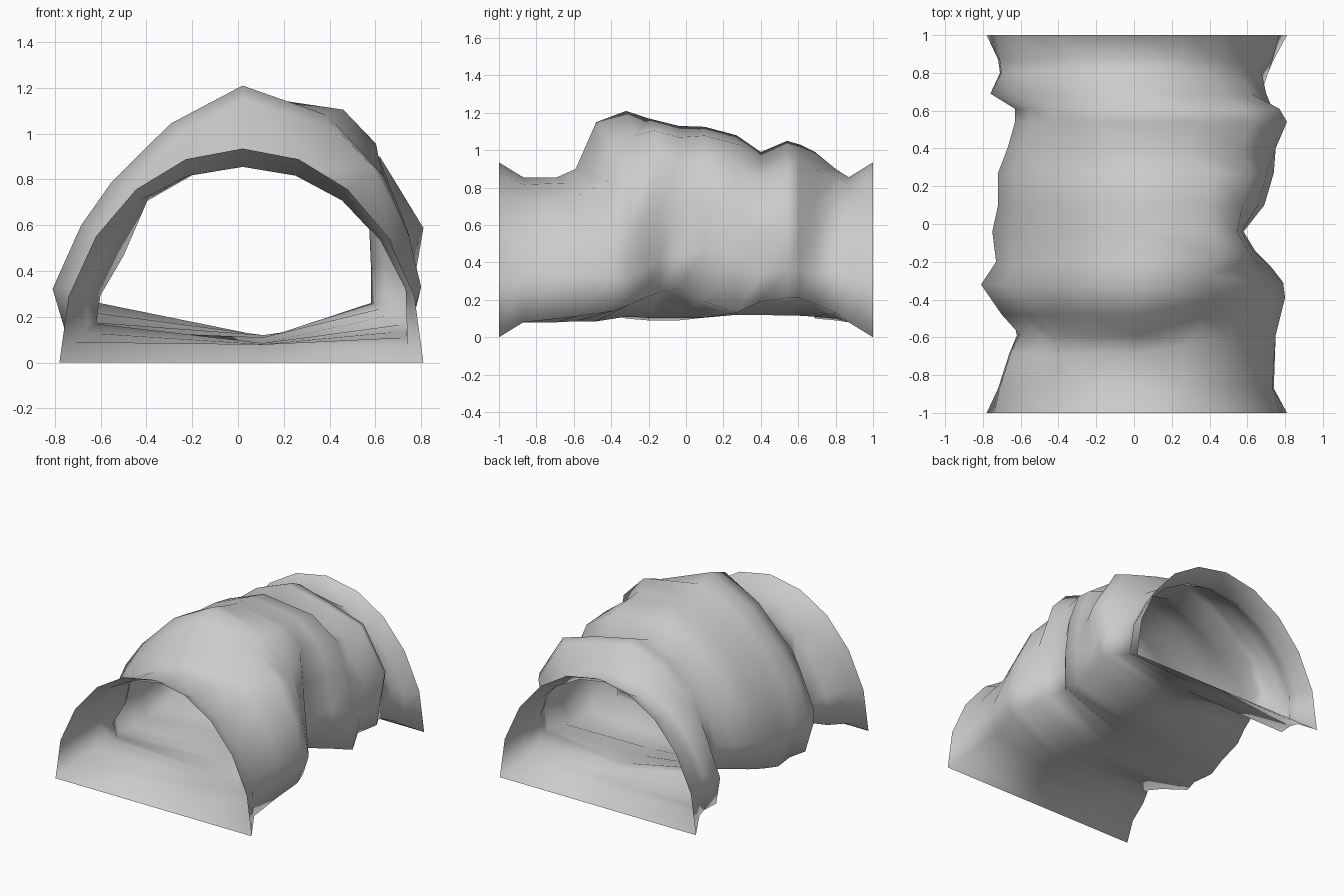
import bpy
import bmesh

default_cube = bpy.data.objects.get("Cube")
if default_cube:
    bpy.data.objects.remove(default_cube, do_unlink=True)

# Single stone colour
stone = bpy.data.materials.new("grey_stone")
stone.use_nodes = True
stone_colour = (0.6, 0.6, 0.6, 1)
stone.diffuse_color = stone_colour
bsdf = stone.node_tree.nodes["Principled BSDF"]
bsdf.inputs["Base Color"].default_value = stone_colour
bsdf.inputs["Roughness"].default_value = 0.9

# Wall shapes: (relative width, relative height) from floor corner towards crown
WALLS = {
    "flare": ((1, 0), (0.95, 0.31), (0.8, 0.59), (0.58, 0.81), (0.31, 0.95)),
    "foot": ((0.96, 0), (0.95, 0.31), (0.8, 0.59), (0.58, 0.81), (0.31, 0.95)),
    "swell": ((0.98, 0), (1, 0.3), (0.88, 0.6), (0.65, 0.86), (0.36, 0.96)),
    "low": ((0.96, 0), (1, 0.22), (0.88, 0.48), (0.69, 0.68), (0.38, 0.88)),
    "peak": ((0.92, 0), (1, 0.2), (0.85, 0.45), (0.69, 0.62), (0.38, 0.85)),
    "broad": ((0.94, 0), (1, 0.15), (0.92, 0.43), (0.8, 0.66), (0.53, 0.87)),
    "lean": ((1, 0), (0.97, 0.17), (0.81, 0.41), (0.72, 0.7), (0.38, 0.92)),
    "square": ((0.94, 0), (1, 0.25), (0.93, 0.55), (0.73, 0.94), (0.46, 0.92)),
    "sheer": ((1, 0), (1, 0.2), (0.98, 0.5), (0.94, 0.77), (0.71, 0.93)),
    "steep": ((1, 0), (1, 0.3), (0.95, 0.57), (0.83, 0.8), (0.55, 0.95)),
    "jut": ((0.92, 0), (0.95, 0.18), (1, 0.45), (0.76, 0.82), (0.4, 0.92)),
}
LAG_SHARE = (1, 1, 1, 1, 0.5)
CROWN_X = 0.02
GULLY_X = 0.11

# Sections: y, reach to -x and +x, corner z at -x and +x, gully z, crown z,
# wall shape at -x and +x, distance the +x wall trails behind the crown
SECTIONS = [
    (-1, 0.78, 0.81, 0, 0, 0, 0.935, "flare", "flare", 0),
    (-0.87, 0.75, 0.77, 0.09, 0.08, 0.08, 0.855, "foot", "foot", 0),
    (-0.69, 0.69, 0.75, 0.13, 0.11, 0.08, 0.855, "foot", "swell", 0.1),
    (-0.59, 0.62, 0.80, 0.17, 0.14, 0.085, 0.9, "lean", "square", 0.2),
    (-0.48, 0.7, 0.79, 0.14, 0.17, 0.085, 1.15, "peak", "broad", 0.17),
    (-0.32, 0.81, 0.72, 0.1, 0.21, 0.11, 1.21, "peak", "broad", 0.1),
    (-0.2, 0.73, 0.64, 0.09, 0.24, 0.105, 1.17, "low", "sheer", 0.06),
    (-0.04, 0.75, 0.58, 0.09, 0.26, 0.105, 1.13, "low", "sheer", 0),
    (0.1, 0.72, 0.69, 0.12, 0.19, 0.105, 1.125, "low", "steep", 0),
    (0.27, 0.72, 0.74, 0.18, 0.13, 0.12, 1.08, "low", "steep", 0),
    (0.4, 0.67, 0.75, 0.22, 0.19, 0.12, 0.99, "low", "jut", 0),
    (0.54, 0.63, 0.81, 0.26, 0.21, 0.115, 1.05, "low", "jut", 0),
    (0.61, 0.63, 0.77, 0.24, 0.21, 0.115, 1.03, "low", "jut", 0),
    (0.69, 0.76, 0.70, 0.1, 0.18, 0.11, 0.99, "low", "low", 0),
    (0.8, 0.74, 0.71, 0.09, 0.13, 0.1, 0.9, "foot", "flare", 0),
    (0.87, 0.75, 0.77, 0.08, 0.08, 0.09, 0.855, "foot", "foot", 0),
    (1, 0.78, 0.81, 0, 0, 0, 0.935, "flare", "flare", 0),
]


def wall(y, reach, corner, crown, shape, lag):
    """Points of one wall, from the floor corner up to just below the crown."""
    points = []
    for (width, level), share in zip(WALLS[shape], LAG_SHARE):
        x = CROWN_X * (1 - width) + reach * width
        z = corner + (crown - corner) * level
        points.append((x, y + lag * share, z))
    return points


def section(y, left, right, left_z, right_z, gully, crown, left_shape, right_shape, lag):
    """Closed loop: gully, +x wall, crown, -x wall."""
    up = wall(y, right, right_z, crown, right_shape, lag)
    down = wall(y, -left, left_z, crown, left_shape, 0)
    return [(GULLY_X, y, gully)] + up + [(CROWN_X, y, crown)] + down[::-1]


# Loft the sections into an open-ended tunnel
bm = bmesh.new()
loops = [[bm.verts.new(p) for p in section(*s)] for s in SECTIONS]
for near, far in zip(loops, loops[1:]):
    count = len(near)
    for i in range(count):
        j = (i + 1) % count
        face = bm.faces.new((near[i], near[j], far[j], far[i]))
        face.smooth = True
bm.normal_update()
# Outward-facing surface: the highest face should look up
top_face = max(bm.faces, key=lambda f: f.calc_center_median().z)
if top_face.normal.z < 0:
    bmesh.ops.reverse_faces(bm, faces=bm.faces[:])

mesh = bpy.data.meshes.new("cave_tunnel")
bm.to_mesh(mesh)
bm.free()
mesh.materials.append(stone)
tunnel = bpy.data.objects.new("cave_tunnel", mesh)
bpy.context.collection.objects.link(tunnel)
